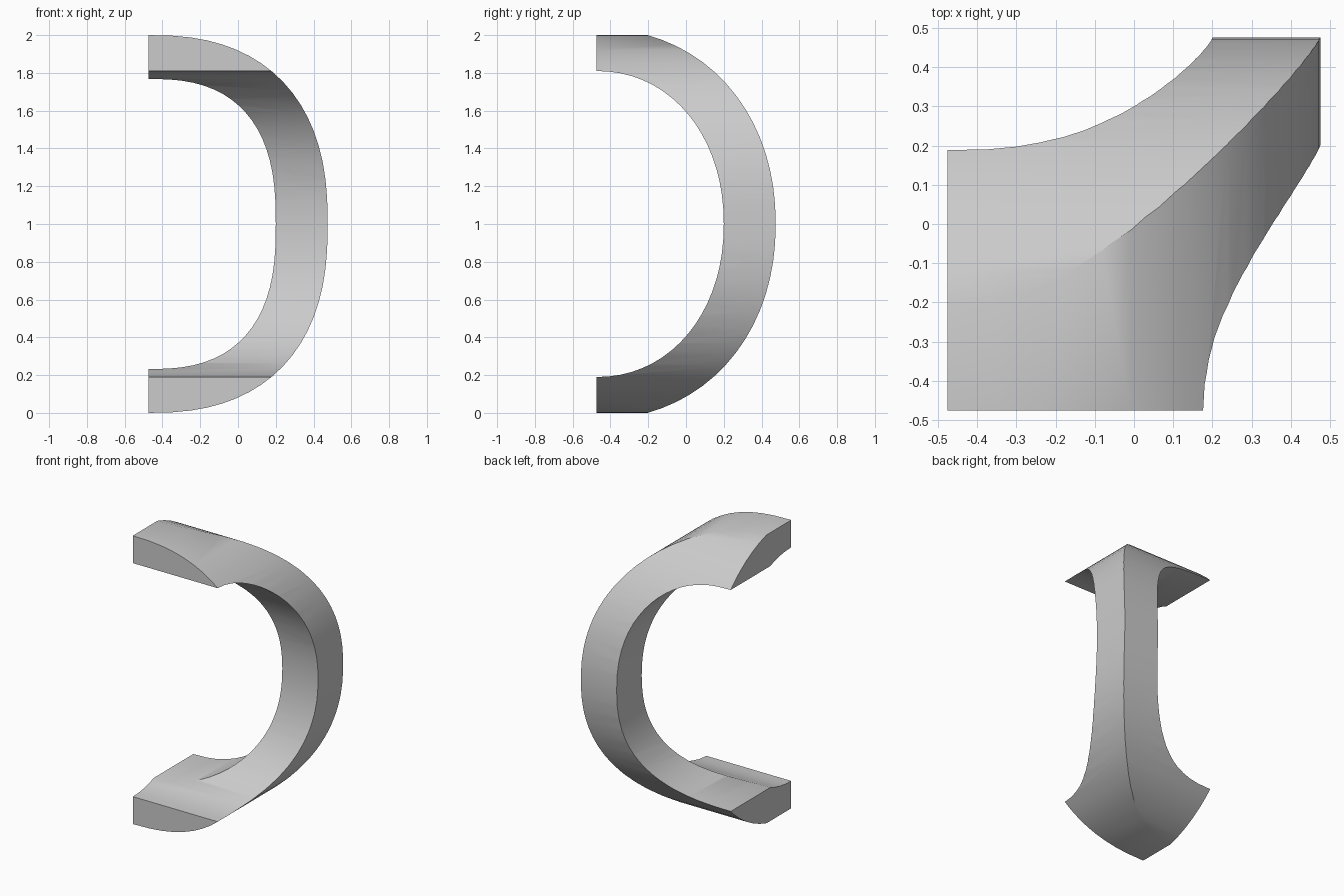
import bpy, bmesh, math

cube = bpy.data.objects.get("Cube")
if cube:
    bpy.data.objects.remove(cube)

HALF = 0.475   # half the width and depth
STEPS = 36     # segments along each C-shaped curve

mat = bpy.data.materials.new("plain grey")
mat.use_nodes = True
grey = (0.6, 0.6, 0.6, 1)
mat.diffuse_color = grey
mat.node_tree.nodes["Principled BSDF"].inputs["Base Color"].default_value = grey


def half_oval(reach, rise, power):
    """Squarish half oval bulging outwards, from top to bottom."""
    pts = []
    for i in range(STEPS + 1):
        a = math.pi * (0.5 - i / STEPS)
        c, s = max(math.cos(a), 0), math.sin(a)
        pts.append((-HALF + reach * c ** (2 / power),
                    1 + math.copysign(rise * abs(s) ** (2 / power), s)))
    return pts


def c_prism(name, outer, inner, place):
    """C-shaped band between two half ovals, extruded sideways."""
    profile = half_oval(*outer) + half_oval(*inner)[::-1]
    bm = bmesh.new()
    face = bm.faces.new([bm.verts.new(place(p, z, -1)) for p, z in profile])
    new = bmesh.ops.extrude_face_region(bm, geom=[face])["geom"]
    shift = [b - a for a, b in zip(place(0, 0, -1), place(0, 0, 1))]
    bmesh.ops.translate(bm, vec=shift,
                        verts=[v for v in new if isinstance(v, bmesh.types.BMVert)])
    bmesh.ops.recalc_face_normals(bm, faces=bm.faces)
    mesh = bpy.data.meshes.new(name)
    bm.to_mesh(mesh)
    bm.free()
    mesh.materials.append(mat)
    obj = bpy.data.objects.new(name, mesh)
    bpy.context.collection.objects.link(obj)
    return obj


# Band curving in the front plane, and the cutter curving in the side plane
bracket = c_prism("curved_bracket", (0.95, 1.0, 2.43), (0.675, 0.768, 2.6),
                  lambda p, z, side: (p, side, z))
cutter = c_prism("side_profile_cutter", (0.95, 1.035, 2.12), (0.675, 0.81, 2.1),
                 lambda p, z, side: (side, p, z))

# Keep only what both bands share
mod = bracket.modifiers.new("Shared shape", "BOOLEAN")
mod.operation = "INTERSECT"
mod.solver = "EXACT"
mod.object = cutter
bpy.context.view_layer.objects.active = bracket
bracket.select_set(True)
bpy.ops.object.modifier_apply(modifier=mod.name)
bpy.data.objects.remove(cutter)

# Smooth curves with crisp ridges
bpy.ops.object.shade_smooth_by_angle(angle=math.radians(30))
